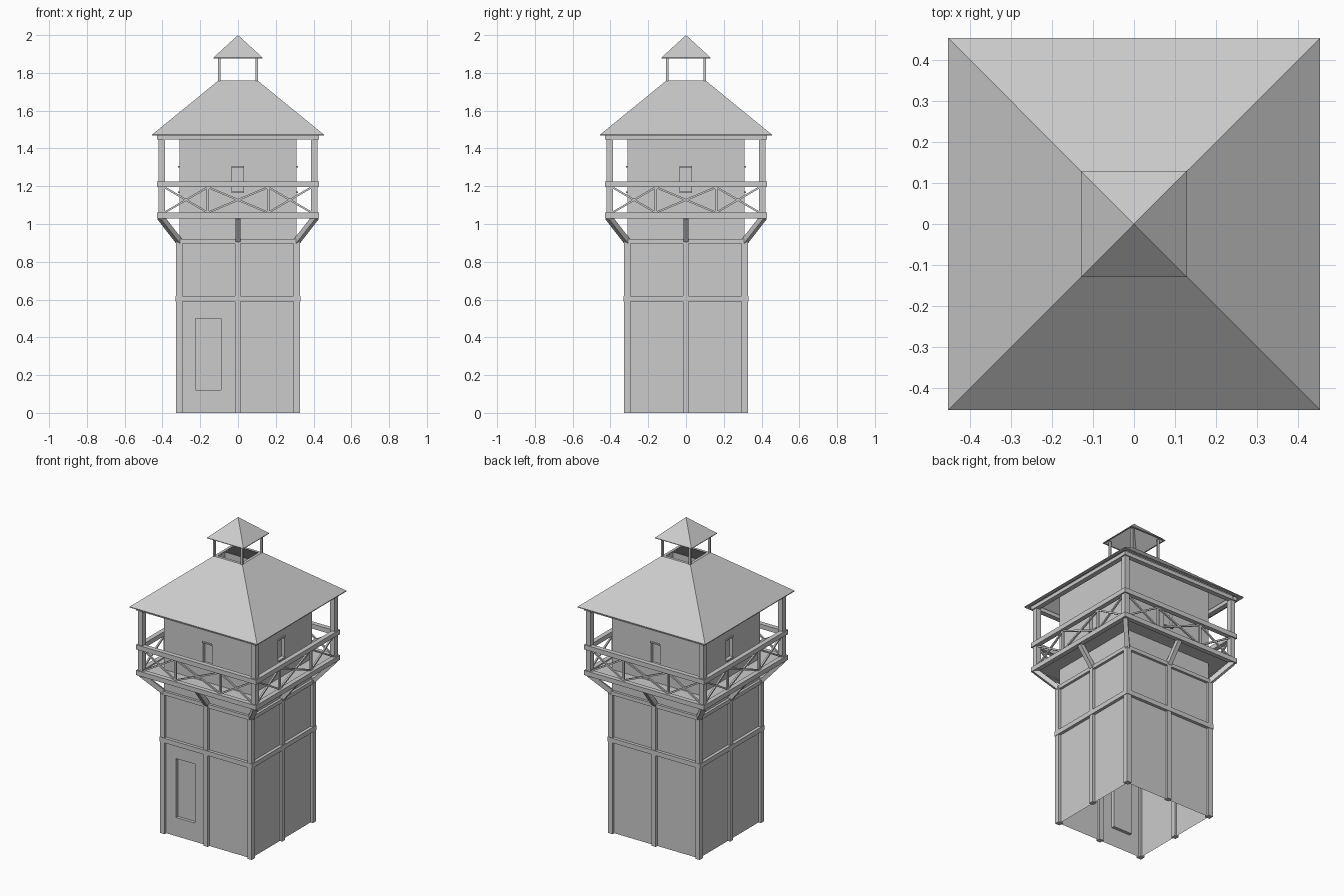
import bpy, bmesh, math
from mathutils import Matrix, Vector

if "Cube" in bpy.data.objects:
    bpy.data.objects.remove(bpy.data.objects["Cube"])

TURNS = [Matrix.Rotation(i * math.pi / 2, 4, 'Z') for i in range(4)]


def finish(name, bm):
    me = bpy.data.meshes.new(name)
    bm.to_mesh(me)
    bm.free()
    ob = bpy.data.objects.new(name, me)
    bpy.context.collection.objects.link(ob)
    return ob


def beams(name, specs):
    """Each spec (start, end, width, height) is a beam repeated on the four sides."""
    bm = bmesh.new()
    for p, q, w, h in specs:
        p, q = Vector(p), Vector(q)
        d = q - p
        m = (Matrix.Translation((p + q) / 2) @ d.to_track_quat('Z', 'Y').to_matrix().to_4x4()
             @ Matrix.Diagonal((w, h, d.length, 1)))
        for t in TURNS:
            bmesh.ops.create_cube(bm, size=1, matrix=t @ m)
    return finish(name, bm)


def wall(name, turn, xs, zs, holes, y=-0.31, depth=0.02):
    """Flat wall with recessed pockets in the listed grid cells."""
    bm = bmesh.new()

    def quad(*pts):
        bm.faces.new([bm.verts.new(turn @ Vector(p)) for p in pts])
    for i in range(len(xs) - 1):
        for j in range(len(zs) - 1):
            c = [(xs[i], zs[j]), (xs[i + 1], zs[j]), (xs[i + 1], zs[j + 1]), (xs[i], zs[j + 1])]
            inset = y + depth if (i, j) in holes else y
            quad(*[(x, inset, z) for x, z in c])
            if (i, j) in holes:
                for k in range(4):
                    a, b = c[k], c[(k + 1) % 4]
                    quad((a[0], y, a[1]), (b[0], y, b[1]),
                         (b[0], inset, b[1]), (a[0], inset, a[1]))
    bmesh.ops.remove_doubles(bm, verts=bm.verts, dist=1e-5)
    bmesh.ops.dissolve_limit(bm, angle_limit=0.01, verts=bm.verts, edges=bm.edges)
    return finish(name, bm)


def square_shell(name, rings):
    """Square rings (half width, height) joined by flat faces; closes back to the start."""
    bm = bmesh.new()
    loops = [[bm.verts.new((sx * r, sy * r, z)) for sx, sy in ((-1, -1), (1, -1), (1, 1), (-1, 1))]
             for r, z in rings]
    for a, b in zip(loops, loops[1:] + loops[:1]):
        for k in range(4):
            n = (k + 1) % 4
            bm.faces.new((a[k], a[n], b[n], b[k]))
    bmesh.ops.remove_doubles(bm, verts=bm.verts, dist=1e-5)
    bmesh.ops.recalc_face_normals(bm, faces=bm.faces)
    return finish(name, bm)


# Tower walls, with a door at the front and a window on every side
wall("front_wall", TURNS[0], [-.31, -.225, -.09, -.033, .03, .31],
     [0, .12, .5, 1.17, 1.3, 1.575], {(1, 1), (3, 3)})
for t, side in zip(TURNS[1:], ("right", "back", "left")):
    wall(side + "_wall", t, [-.31, -.033, .03, .31], [0, 1.17, 1.3, 1.575], {(1, 1)})

# Window lintels and sills
beams("window_trim", [((-.035, -.312, z), (.032, -.312, z), .012, .008) for z in (1.304, 1.168)])

# Timber frame of the lower tower
beams("corner_posts", [((-.311, -.311, 0), (-.311, -.311, .91), .032, .032)])
beams("middle_posts", [((-.002, -.312, 0), (-.002, -.312, .91), .03, .03)])
beams("wall_girts", [((-.33, -.315, .605), (.33, -.315, .605), .03, .03),
                     ((-.325, -.311, .908), (.325, -.311, .908), .03, .024)])

# Gallery floor and its braces
square_shell("gallery_floor", [(.41, 1.035), (.41, 1.052), (.31, 1.052), (.31, 1.035)])
beams("gallery_braces", [((0, -.305, .90), (0, -.41, 1.035), .028, .028),
                         ((-.305, -.305, .90), (-.41, -.41, 1.035), .028, .028)])

# Gallery posts, rails and crossed railing
beams("gallery_posts", [((-.403, -.403, 1.03), (-.403, -.403, 1.46), .034, .034)])
beams("gallery_rails", [((-.428, -.413, z), (.428, -.413, z), .03, .03)
                        for z in (1.045, 1.21)])
beams("eave_beams", [((-.428, -.411, 1.459), (.428, -.411, 1.459), .032, .024)])
bays = [(-.39, -.16), (-.16, .16), (.16, .39)]
beams("railing_studs", [((x, -.408, 1.05), (x, -.408, 1.2), .012, .012) for x in (-.16, .16)])
beams("railing_crosses", [((a, -.408, z), (b, -.408, 2.255 - z), .01, .01)
                          for a, b in bays for z in (1.06, 1.195)])

# Main roof, open at the top
square_shell("main_roof", [(.455, 1.468), (.455, 1.473), (.103, 1.76), (.085, 1.76), (.435, 1.468)])

# Lantern posts and hollow cap
beams("lantern_posts", [((-.099, -.099, 1.74), (-.099, -.099, 1.886), .012, .012)])
square_shell("lantern_roof", [(.13, 1.877), (.13, 1.881), (0, 2.0), (0, 1.99), (.122, 1.877)])
